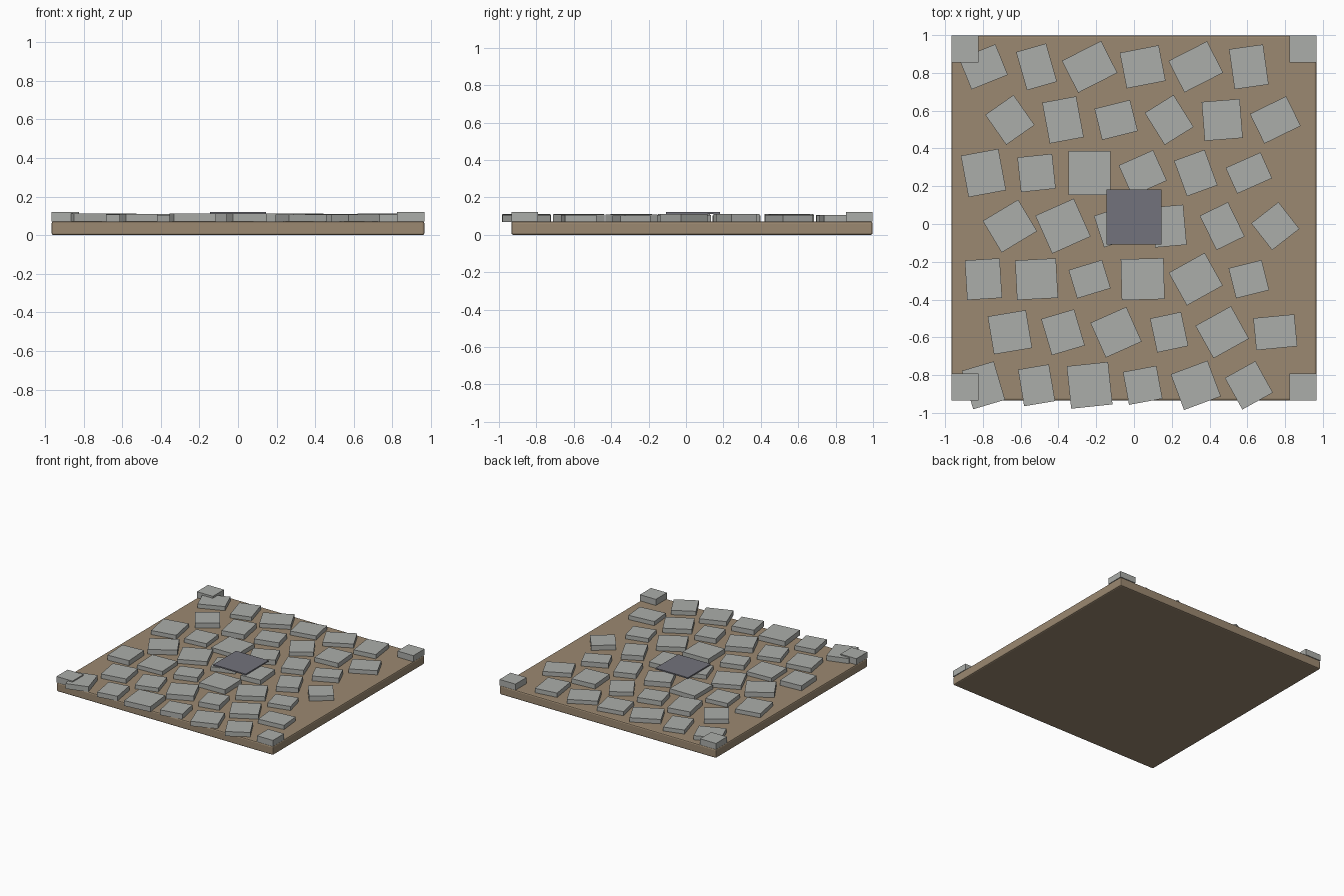
import bpy, math, random

random.seed(4)


def material(name, color):
    m = bpy.data.materials.new(name)
    m.diffuse_color = (*color, 1)
    return m


EARTH = material("earth", (0.33, 0.25, 0.165))
STONE = material("stone", (0.41, 0.42, 0.40))
SLATE = material("slate", (0.17, 0.17, 0.20))
CY = 0.032  # the square tile sits slightly behind the origin


def block(name, x, y, z0, z1, w, d, mat, angle=0, bevel=0):
    bpy.ops.mesh.primitive_cube_add(size=1, location=(x, y, (z0 + z1) / 2))
    o = bpy.context.object
    o.name = name
    o.scale = (w, d, z1 - z0)
    bpy.ops.object.transform_apply(location=False, rotation=False, scale=True)
    o.rotation_euler.z = math.radians(angle)
    o.data.materials.append(mat)
    if bevel:
        b = o.modifiers.new("edge", 'BEVEL')
        b.width, b.segments = bevel, 2
    return o


# Ground slab with softened edges
block("ground_slab", 0, CY, 0, 0.072, 1.932, 1.932, EARTH, bevel=0.01)

# Corner blocks
for sx in (-1, 1):
    for sy in (-1, 1):
        block("corner_block", sx * 0.895, CY + sy * 0.895, 0.072, 0.121,
              0.142, 0.142, STONE)

# Cobbles, back row to front: width, depth (hundredths) and turn (degrees)
ROWS = [
    [(20.7, 17.5, 22), (16.5, 21, 16), (23.3, 19, 27), (21, 19.2, 11), (23, 18.7, 27), (18.2, 21.4, 8)],
    [(18.3, 19.4, 35), (18.3, 22, 10.5), (19.4, 17, 14), (18, 20, 32), (20.2, 20.7, 4.5), (21.4, 17.5, 26)],
    [(20.2, 22.3, 10.5), (18.5, 18.5, 6), (22.3, 23.3, 0), (20, 17.7, 24), (17.2, 20, 20), (20.2, 15, 24)],
    [(21.9, 19.5, 31), (22.3, 22, 24), (19, 17.5, 18), (16.8, 21.3, 5), (16.6, 20.2, 26), (18.3, 18, 38)],
    [(18.5, 21, 3.5), (21.7, 21, 3), (18.5, 15.7, 17), (22.7, 21.7, 1.5), (21.8, 19.8, 29), (18, 16.4, 14)],
    [(20.5, 20.3, 9.5), (18.2, 20, 16.5), (20.8, 20.1, 24), (16.8, 18.4, 12), (21.5, 19.7, 29), (21.8, 17, 5.5)],
    [(17.6, 21.2, 16.5), (16.6, 19.7, 9.5), (22, 22.6, 6), (18, 17.7, 10.5), (20.8, 20.2, 20.5), (18.5, 19.1, 29)],
]
STEP = 0.281
for r, row in enumerate(ROWS):
    for c, (w, d, a) in enumerate(row):
        x = -0.797 + STEP * c + 0.14 * (r % 2)
        y = 0.832 - STEP * r
        block("cobble", x, y, 0.07, random.uniform(0.103, 0.113),
              w / 100, d / 100, STONE, a)

# Thin slate plate in the middle
block("centre_plate", 0, CY + 0.005, 0.111, 0.121, 0.29, 0.29, SLATE)
